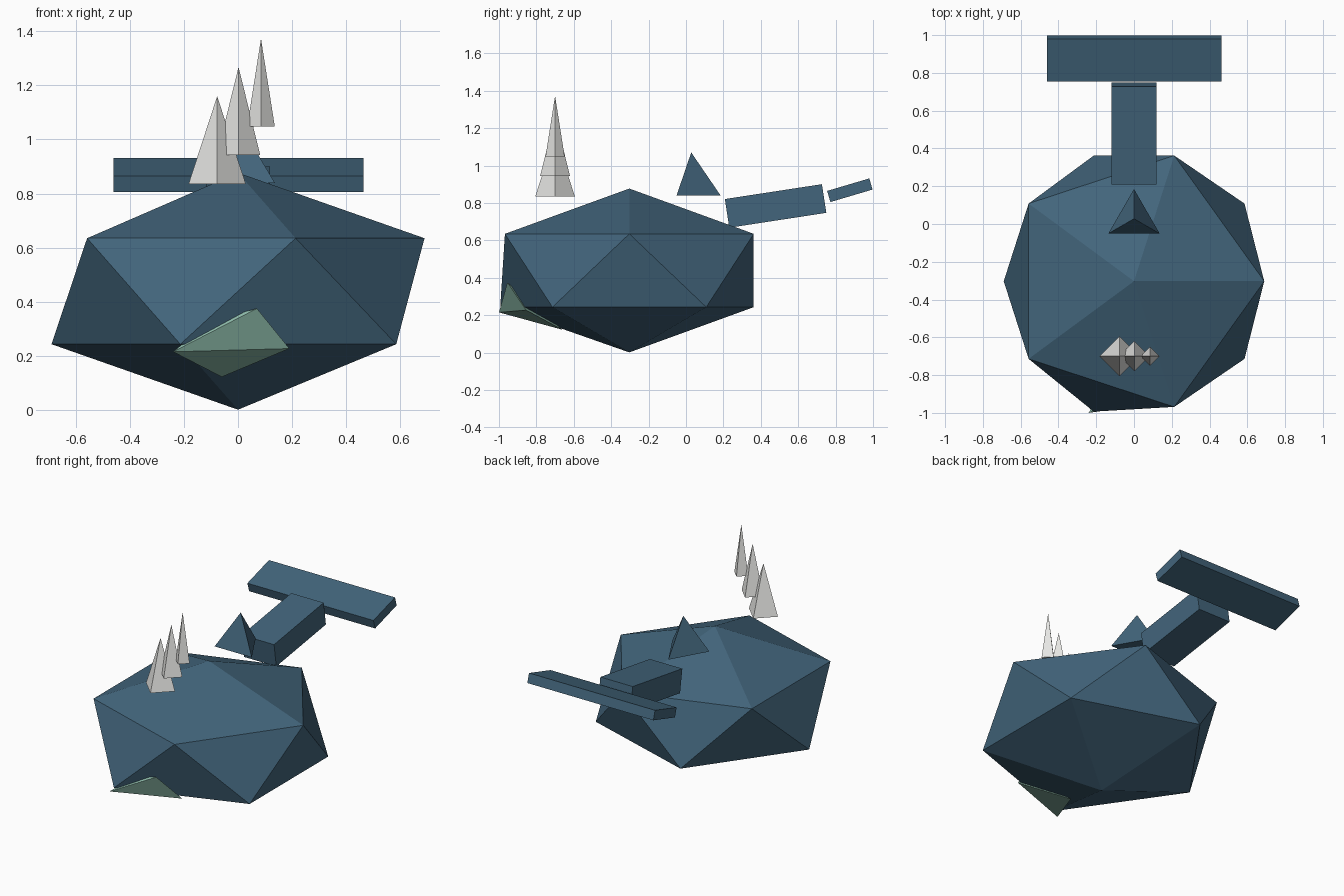
import bpy, bmesh
from math import radians
from mathutils import Vector

if "Cube" in bpy.data.objects:
    bpy.data.objects.remove(bpy.data.objects["Cube"])


def material(name, rgb):
    m = bpy.data.materials.new(name)
    m.use_nodes = True
    m.diffuse_color = (*rgb, 1)
    m.node_tree.nodes["Principled BSDF"].inputs["Base Color"].default_value = (*rgb, 1)
    return m


BLUE = material("slate blue", (0.055, 0.13, 0.2))
WHITE = material("spout white", (0.8, 0.8, 0.78))
GREEN = material("pale sea green", (0.28, 0.52, 0.42))


def finish(name, bm, mat, loc=(0, 0, 0), tilt=0):
    bmesh.ops.recalc_face_normals(bm, faces=bm.faces)
    mesh = bpy.data.meshes.new(name)
    bm.to_mesh(mesh)
    bm.free()
    mesh.materials.append(mat)
    ob = bpy.data.objects.new(name, mesh)
    ob.location = loc
    ob.rotation_euler.x = radians(tilt)
    bpy.context.collection.objects.link(ob)


def pyramid(name, sides, radius, height, base, mat):
    bm = bmesh.new()
    bmesh.ops.create_cone(bm, cap_ends=True, segments=sides, radius1=radius,
                          radius2=0, depth=height)
    # Turn the base so that one corner points to the back
    back = max(bm.verts, key=lambda v: v.co.xy.length and v.co.y)
    if sides == 3 and back.co.y < radius * 0.99:
        for v in bm.verts:
            v.co.y = -v.co.y
    finish(name, bm, mat, Vector(base) + Vector((0, 0, height / 2)))


def slab(name, size, loc, tilt):
    bm = bmesh.new()
    bmesh.ops.create_cube(bm, size=1)
    bmesh.ops.scale(bm, vec=size, verts=bm.verts)
    finish(name, bm, BLUE, loc, tilt)


# Faceted body, with the lower corners drawn slightly outwards
bm = bmesh.new()
bmesh.ops.create_icosphere(bm, subdivisions=1, radius=1)
bmesh.ops.scale(bm, vec=(0.771, 0.782, 0.438), verts=bm.verts)
for v in bm.verts:
    if -0.3 < v.co.z < 0:
        if v.co.x > 0.4:
            v.co.x = 0.585
        elif v.co.y < -0.5:
            v.co.y -= 0.025
finish("body", bm, BLUE, (0, -0.303, 0.439))

# Crooked mouth wedge, mostly sunk into the body
bm = bmesh.new()
for p in [(-0.24, -1.0, 0.215), (0.07, -0.955, 0.375), (0.19, -0.855, 0.227),
          (-0.06, -0.66, 0.122), (-0.1, -0.93, 0.33)]:
    bm.verts.new(p)
bmesh.ops.convex_hull(bm, input=bm.verts)
finish("mouth", bm, GREEN)

# Back fin
pyramid("back_fin", 3, 0.157, 0.23, (0, 0.028, 0.84), BLUE)

# Three stepped spout jets
for i, (x, z, r) in enumerate([(-0.077, 0.835, 0.106), (0.002, 0.943, 0.08),
                               (0.085, 1.048, 0.051)]):
    pyramid(f"spout_jet_{i + 1}", 4, r, 0.325, (x, -0.7, z), WHITE)

# Tail stem and tail fluke
slab("tail_stem", (0.237, 0.525, 0.155), (0, 0.479, 0.784), 8.7)
slab("tail_fluke", (0.923, 0.235, 0.062), (0.002, 0.876, 0.868), 16.5)
